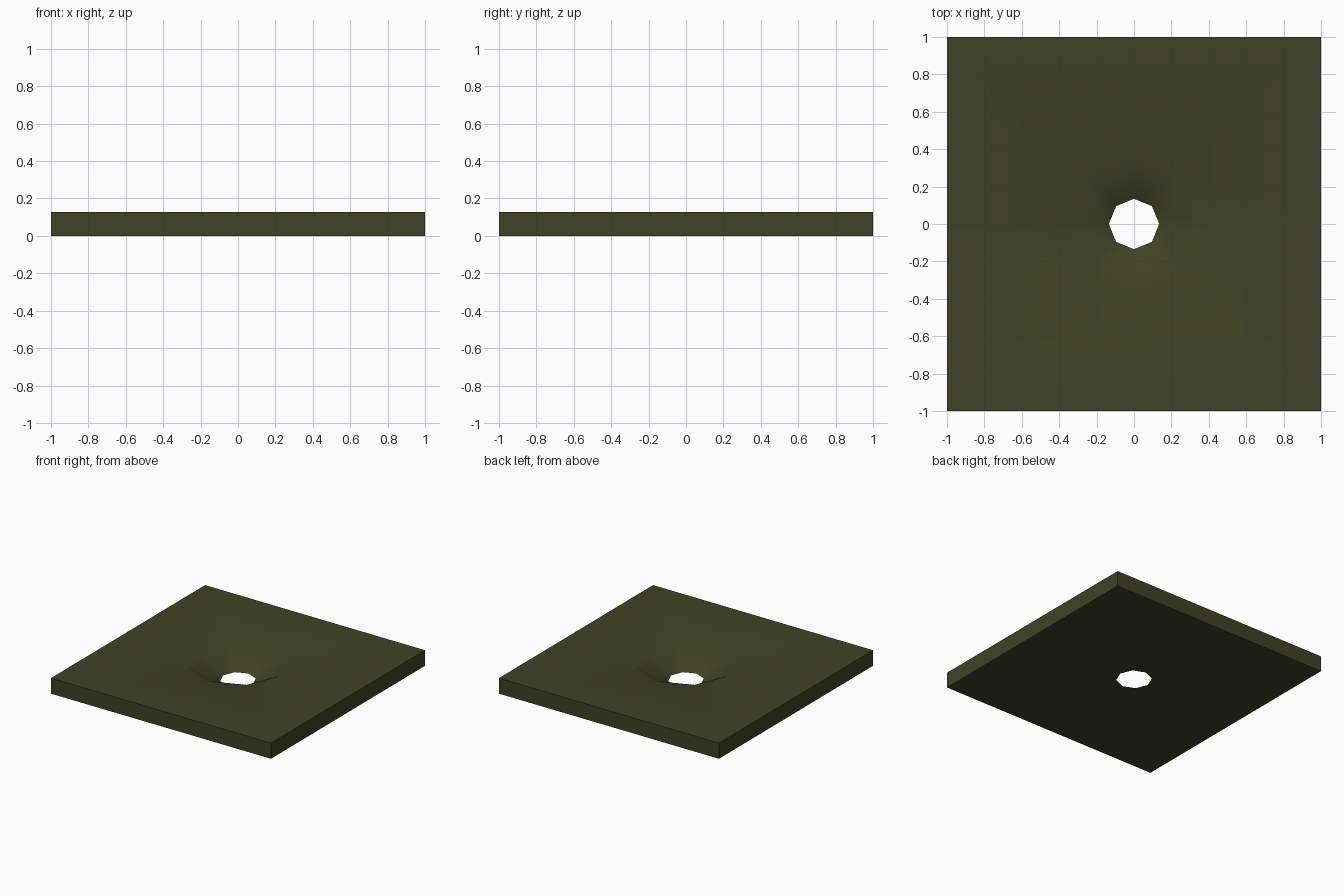
import bpy, bmesh, math

if "Cube" in bpy.data.objects:
    bpy.data.objects.remove(bpy.data.objects["Cube"])

T = 0.128          # plate thickness
R_TOP = 0.37       # funnel radius at the top
R_BOTTOM = 0.135   # hole radius at the underside

olive = bpy.data.materials.new("olive green")
olive.diffuse_color = (0.05, 0.055, 0.019, 1)
olive.use_nodes = True
olive.node_tree.nodes["Principled BSDF"].inputs["Base Color"].default_value = olive.diffuse_color

bm = bmesh.new()


def octagon(radius, z):
    return [bm.verts.new((radius * math.cos(k * math.pi / 4),
                          radius * math.sin(k * math.pi / 4), z)) for k in range(8)]


def square(z):
    # corners and edge midpoints, matching the octagon's eight directions
    return [bm.verts.new((round(math.cos(k * math.pi / 4)),
                          round(math.sin(k * math.pi / 4)), z)) for k in range(8)]


# Closed loop of rings: underside, outer walls, top, funnel
rings = [octagon(R_BOTTOM, 0), square(0), square(T), octagon(R_TOP, T)]
for i, a in enumerate(rings):
    b = rings[(i + 1) % 4]
    for k in range(8):
        n = (k + 1) % 8
        bm.faces.new((a[k], a[n], b[n], b[k]))
bmesh.ops.recalc_face_normals(bm, faces=bm.faces)

mesh = bpy.data.meshes.new("floor_plate_with_drain")
bm.to_mesh(mesh)
bm.free()
mesh.materials.append(olive)
plate = bpy.data.objects.new("floor_plate_with_drain", mesh)
bpy.context.collection.objects.link(plate)

# Soft rim and funnel, sharp outer edges
bpy.context.view_layer.objects.active = plate
plate.select_set(True)
bpy.ops.object.shade_smooth_by_angle(angle=math.radians(35))
